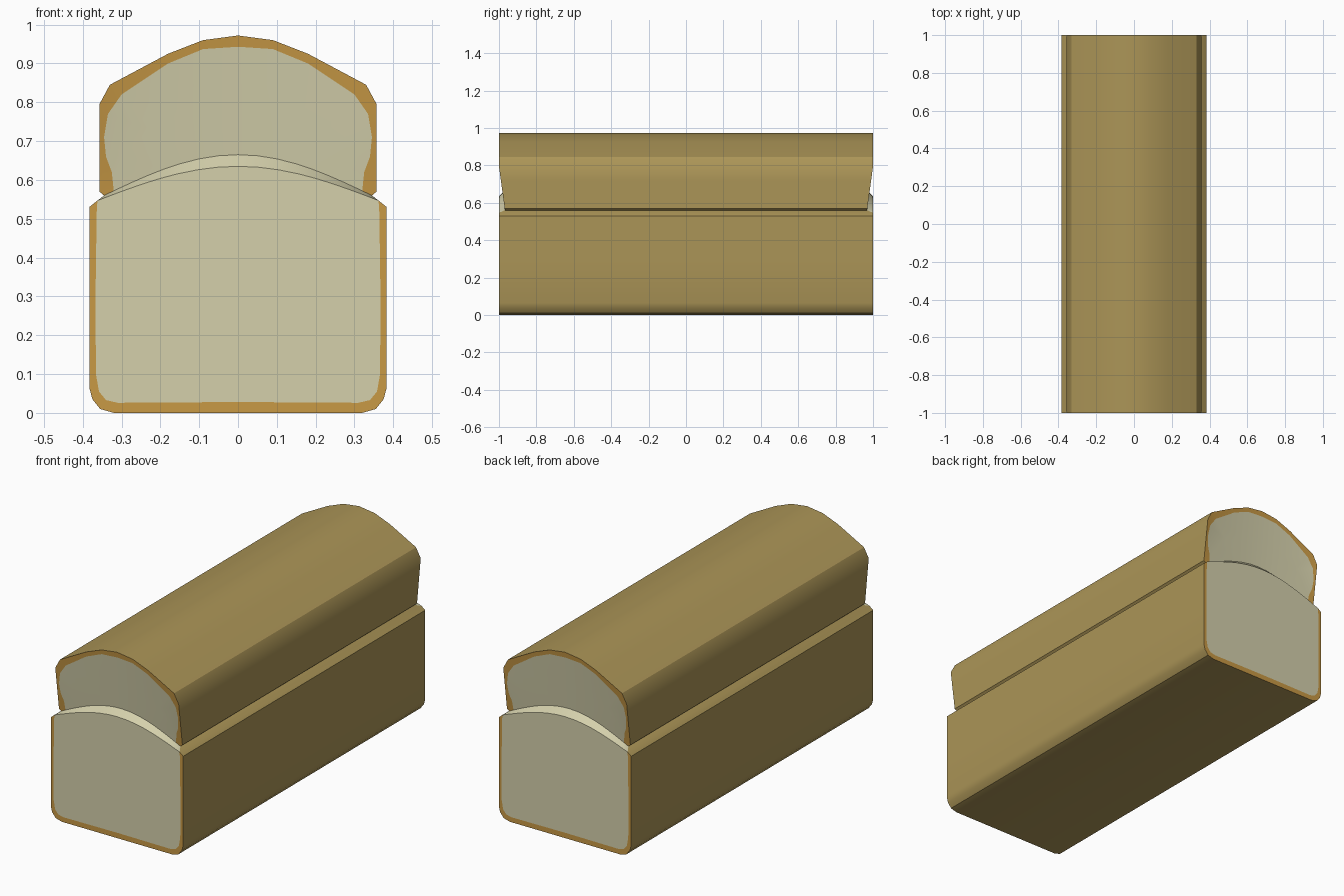
import bpy, bmesh, math

if "Cube" in bpy.data.objects:
    bpy.data.objects.remove(bpy.data.objects["Cube"])


def material(name, rgb):
    m = bpy.data.materials.new(name)
    m.diffuse_color = (*rgb, 1)
    m.use_nodes = True
    m.node_tree.nodes["Principled BSDF"].inputs["Base Color"].default_value = m.diffuse_color
    return m


MATS = [material("baked crust", (0.41, 0.30, 0.095)),
        material("cut crust rim", (0.58, 0.32, 0.06)),
        material("pale crumb", (0.66, 0.63, 0.41))]
CRUST, RIM, CRUMB = range(3)

# right half outlines (x, z): crust outside, crumb inside, matched point for point
LOW_OUT = [(0, 0), (.32, 0), (.355, .01), (.375, .035), (.383, .065),
           (.383, .3), (.383, .53), (.362, .547)]
LOW_IN = [(0, .028), (.31, .026), (.34, .033), (.358, .055), (.366, .1),
          (.367, .3), (.364, .515), (.362, .547)]
TOP_OUT = [(.345, .56), (.357, .57), (.357, .65), (.357, .72), (.357, .795),
           (.33, .845), (.18, .925), (.09, .96), (0, .972)]
SEAM_X = [.32, .30, .27, .23, .19, .15, .10, .05, 0]


def seam_z(x):
    return .56 + .105 * math.cos(math.pi / 2 * min(x / .345, 1))


def lip(x):
    """Front edge of the rounded lip below the seam."""
    u = x / .345
    return (.362 * u, .547 + .088 * math.cos(math.pi / 2 * u))


TOP_IN = [(.32, seam_z(.32)), (.325, .62), (.34, .66), (.345, .71), (.335, .77),
          (.30, .82), (.18, .90), (.09, .937), (0, .943)]


def roof_z(x):
    pts = TOP_OUT[4:]
    for (x1, z1), (x0, z0) in zip(pts, pts[1:]):
        if x0 <= x <= x1:
            return z0 + (z1 - z0) * (x - x0) / (x1 - x0)
    return pts[0][1]


def top_point(p):
    """Upper end face leans inwards towards the seam."""
    x, z = p
    t = (roof_z(x) - z) / (roof_z(x) - seam_z(x))
    return (x, 1 - .032 * max(0, min(1, t)), z)


def low_point(p):
    return (p[0], 1, p[1])


bm = bmesh.new()


def face(pts, mat, sx, sy):
    clean = []
    for p in pts:
        if p not in clean:
            clean.append(p)
    if len(clean) > 2:
        f = bm.faces.new([bm.verts.new((sx * x, sy * y, z)) for x, y, z in clean])
        f.material_index = mat


def strip(a, b, mat, sx, sy):
    for i in range(len(a) - 1):
        face([a[i], a[i + 1], b[i + 1], b[i]], mat, sx, sy)


low_out, low_in = [[low_point(p) for p in l] for l in (LOW_OUT, LOW_IN)]
top_out, top_in = [[top_point(p) for p in l] for l in (TOP_OUT, TOP_IN)]
seam = [top_point((x, seam_z(x))) for x in SEAM_X]
mid = [top_point(((a[0] + b[0]) / 2, (a[2] + b[2]) / 2)) for a, b in zip(top_in, seam)]
seam[0] = mid[0] = top_in[0]
full_seam = [top_out[0]] + seam
lip_edge = [low_in[-1]] + [low_point(lip(x)) for x in SEAM_X]

for sx in (1, -1):
    # long crust shell
    outline = low_out + top_out
    strip(outline, [(x, -y, z) for x, y, z in outline], CRUST, sx, 1)
    for sy in (1, -1):
        # crust rims of the cut ends
        strip(low_out, low_in, RIM, sx, sy)
        strip(top_out, top_in, RIM, sx, sy)
        face([top_out[0], top_in[0], seam[0]], RIM, sx, sy)
        # crumb: upper leaning face, lip, lower flat face
        strip(top_in, mid, CRUMB, sx, sy)
        strip(mid, seam, CRUMB, sx, sy)
        strip(full_seam, lip_edge, CRUMB, sx, sy)
        face(low_in + lip_edge[1:], CRUMB, sx, sy)

bmesh.ops.remove_doubles(bm, verts=bm.verts, dist=1e-5)
bmesh.ops.recalc_face_normals(bm, faces=bm.faces)
mesh = bpy.data.meshes.new("bread_loaf")
bm.to_mesh(mesh)
bm.free()
for m in MATS:
    mesh.materials.append(m)
loaf = bpy.data.objects.new("bread_loaf", mesh)
bpy.context.collection.objects.link(loaf)
bpy.context.view_layer.objects.active = loaf
loaf.select_set(True)
bpy.ops.object.shade_smooth_by_angle(angle=math.radians(32))
